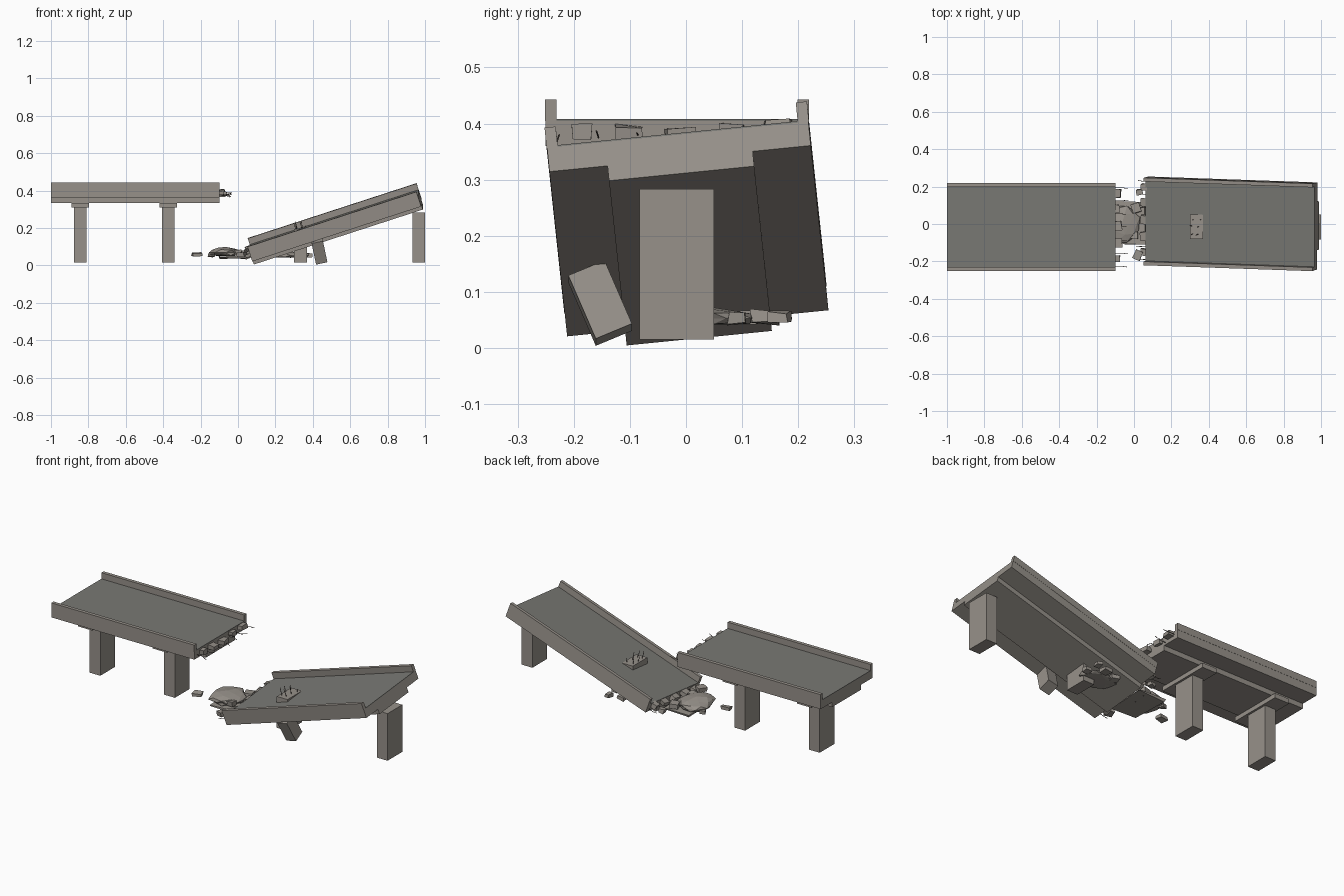
import bpy, bmesh, random
from math import radians
from mathutils import Matrix, Vector, Euler

if "Cube" in bpy.data.objects:
    bpy.data.objects.remove(bpy.data.objects["Cube"])

random.seed(4)
CY = -0.016          # centre line of the road


def material(name, rgb):
    m = bpy.data.materials.new(name)
    m.diffuse_color = (*rgb, 1)
    m.use_nodes = True
    m.node_tree.nodes["Principled BSDF"].inputs["Base Color"].default_value = m.diffuse_color
    return m


CONCRETE = material("concrete", (0.31, 0.285, 0.255))
ASPHALT = material("asphalt", (0.19, 0.19, 0.175))
STEEL = material("rusty_steel", (0.10, 0.08, 0.07))


def add_object(name, bm, matrix=None, mat=CONCRETE):
    bmesh.ops.recalc_face_normals(bm, faces=bm.faces)
    me = bpy.data.meshes.new(name)
    bm.to_mesh(me)
    bm.free()
    me.materials.append(mat)
    ob = bpy.data.objects.new(name, me)
    bpy.context.collection.objects.link(ob)
    if matrix:
        ob.matrix_world = matrix
    return ob


def box(name, x, y, z, matrix=None, jitter=0.0, mat=CONCRETE):
    """Box from (min, max) ranges, optionally with chipped corners."""
    bm = bmesh.new()
    bmesh.ops.create_cube(bm, size=1)
    for v in bm.verts:
        v.co = Vector([(r[0] + r[1]) / 2 + c * (r[1] - r[0])
                       for c, r in zip(v.co, (x, y, z))])
        v.co += Vector([random.uniform(-jitter, jitter) for _ in range(3)])
    return add_object(name, bm, matrix, mat)


def chunk(name, centre, size, rot=(0, 0, 0), jitter=0.003, parent=None):
    m = Matrix.Translation(centre) @ Euler([radians(a) for a in rot]).to_matrix().to_4x4()
    if parent:
        m = parent @ m
    return box(name, *[(-s / 2, s / 2) for s in size], m, jitter)


def rock(name, centre, size, jitter=0.12):
    bm = bmesh.new()
    bmesh.ops.create_icosphere(bm, subdivisions=2, radius=1)
    for v in bm.verts:
        v.co *= 1 + random.uniform(-jitter, jitter)
        v.co.z = max(v.co.z, -0.6)
        v.co = Vector([c * s for c, s in zip(v.co, size)])
    bmesh.ops.dissolve_limit(bm, angle_limit=radians(14), verts=bm.verts, edges=bm.edges)
    return add_object(name, bm, Matrix.Translation(centre))


def rebar(name, start, end, parent=None):
    a, b = Vector(start), Vector(end)
    d = b - a
    bm = bmesh.new()
    bmesh.ops.create_cone(bm, cap_ends=True, segments=5, radius1=0.0016,
                          radius2=0.0016, depth=d.length)
    m = Matrix.Translation((a + b) / 2) @ d.to_track_quat('Z', 'Y').to_matrix().to_4x4()
    return add_object(name, bm, parent @ m if parent else m, STEEL)


def deck(name, length, matrix):
    """Road section: origin at the right end, middle of the road surface."""
    x = (-length, 0)
    box(name + "_slab", x, (-0.234, 0.234), (-0.048, -0.003), matrix)
    box(name + "_road", x, (-0.215, 0.215), (-0.003, 0), matrix, mat=ASPHALT)
    box(name + "_girder", x, (-0.13, 0.13), (-0.076, -0.048), matrix)
    for side, s in (("front", -1), ("back", 1)):
        y = sorted((s * 0.235, s * 0.215))
        box(f"{name}_{side}_barrier", x, y, (-0.003, 0.035), matrix)


def broken_end(name, matrix, d):
    """Crumbled concrete and bent bars; d is the outward x direction."""
    for i, y in enumerate((-0.17, -0.085, 0.005, 0.097, 0.18)):
        w = random.uniform(0.025, 0.045)
        chunk(f"{name}_chunk_{i}", (d * w * 0.3, y, random.uniform(-0.03, -0.013)),
              (w, random.uniform(0.035, 0.052), 0.025),
              (0, random.uniform(-5, 5), random.uniform(-8, 8)), parent=matrix)
    for i in range(7):
        y = -0.21 + i * 0.07
        z = random.uniform(-0.036, -0.015)
        mid = (d * 0.035, y, z)
        rebar(f"{name}_bar_{i}", (-d * 0.02, y, z), mid, matrix)
        rebar(f"{name}_bent_bar_{i}", mid, (d * random.uniform(0.05, 0.07),
              y + random.uniform(-0.006, 0.006), z + random.uniform(-0.015, 0.015)), matrix)


# Standing section
stand = Matrix.Translation((-0.1, CY, 0.408))
deck("standing_deck", 0.9, stand)
broken_end("standing_end", stand, 1)

# Collapsed section, pitched, rolled and slightly turned
fall = (Matrix.Translation((0.965, -0.015, 0.383)) @ Matrix.Rotation(radians(-2), 4, 'Z')
        @ Matrix.Rotation(radians(-18), 4, 'Y') @ Matrix.Rotation(radians(6), 4, 'X'))
deck("fallen_deck", 0.95, fall)
broken_end("fallen_end", fall @ Matrix.Translation((-0.95, 0, 0)), -1)

# Piers and their caps
for i, x in enumerate((-0.843, -0.373)):
    box(f"pier_{i}", (x - 0.034, x + 0.034), (-0.083, 0.05), (0.015, 0.312))
    box(f"pier_cap_{i}", (x - 0.046, x + 0.046), (-0.17, 0.14), (0.308, 0.334))
box("end_pier", (0.932, 1.0), (-0.083, 0.05), (0.015, 0.283))

# Pier that punched through the fallen deck, with bars sticking out
box("punched_pier", (0.3, 0.368), (-0.08, 0.05), (0.015, 0.193))
for i in range(6):
    x, y = 0.318 + 0.032 * (i % 2), -0.05 + 0.038 * (i // 2)
    rebar(f"pier_bar_{i}", (x, y, 0.17),
          (x + random.uniform(-0.02, 0.02), y + random.uniform(-0.01, 0.01),
           random.uniform(0.21, 0.235)))

# Snapped pier piece leaning under the deck
chunk("snapped_pier", (0.433, -0.153, 0.08), (0.062, 0.07, 0.125), (23, -12, 0), 0)

# Rubble heaps
rock("rubble_heap", (-0.065, 0.0, 0.068), (0.092, 0.105, 0.028))
rock("rubble_heap_under_deck", (0.28, 0.05, 0.053), (0.1, 0.075, 0.018))
box("rubble_sheet", (-0.1, 0.06), (-0.11, 0.12), (0.04, 0.052), jitter=0.006)

# Loose debris: centre and size
debris = [
    ((-0.22, -0.05, 0.058), (0.05, 0.035, 0.016)),
    ((0.37, 0.165, 0.055), (0.03, 0.035, 0.018)),
    ((0.30, 0.14, 0.055), (0.04, 0.05, 0.02)),
    ((0.38, 0.09, 0.052), (0.035, 0.03, 0.02)),
    ((0.22, 0.11, 0.055), (0.045, 0.04, 0.02)),
    ((0.02, -0.165, 0.058), (0.04, 0.05, 0.022)),
    ((0.03, 0.17, 0.06), (0.03, 0.03, 0.022)),
    ((0.0, -0.06, 0.068), (0.04, 0.035, 0.025)),
    ((0.01, 0.085, 0.065), (0.045, 0.05, 0.025)),
    ((-0.14, 0.05, 0.055), (0.03, 0.03, 0.02)),
]
for i, (c, s) in enumerate(debris):
    chunk(f"debris_{i}", c, s, (random.uniform(-6, 6), random.uniform(-6, 6),
                                random.uniform(-25, 25)))
